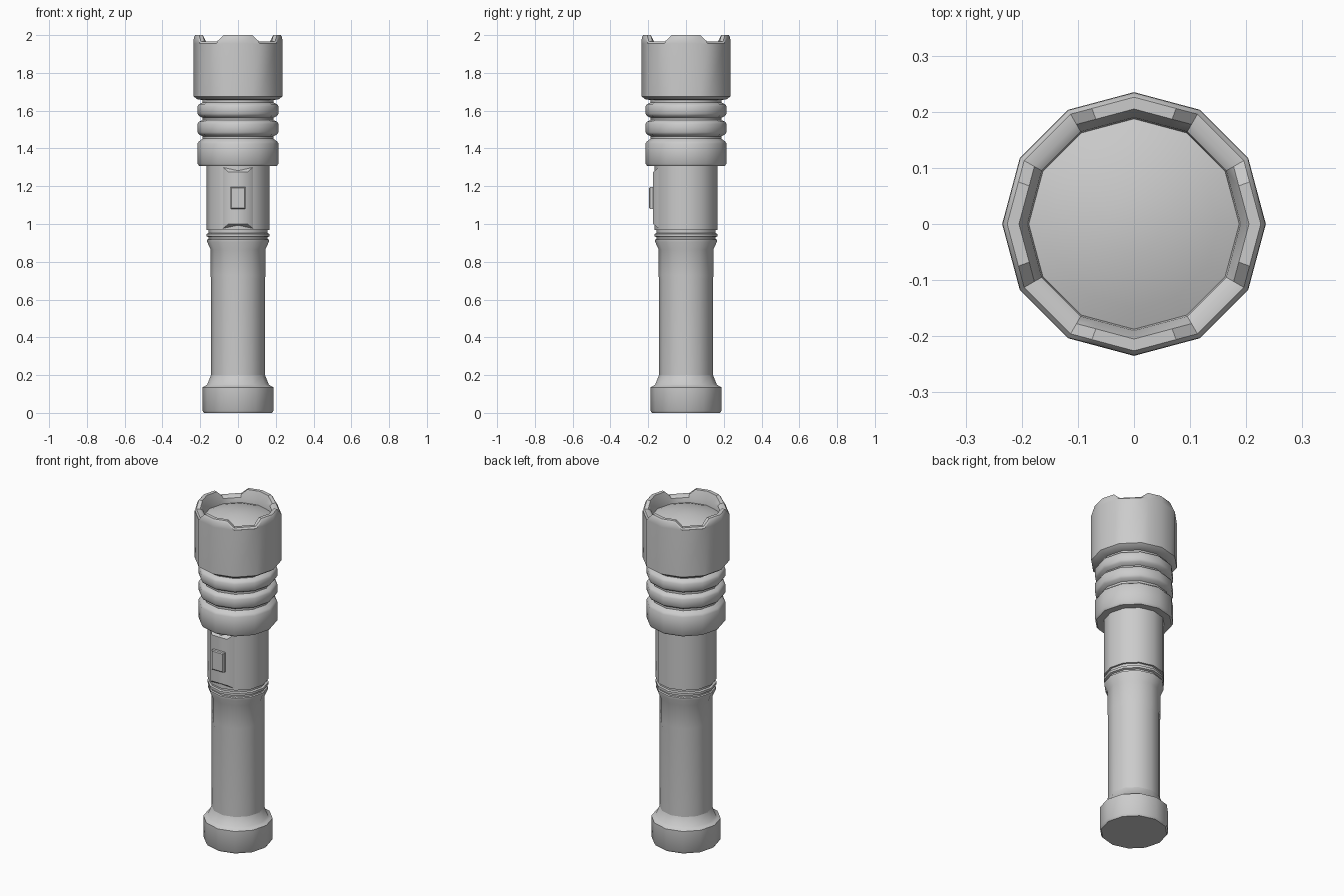
import bpy, bmesh, math
from mathutils import Vector

if "Cube" in bpy.data.objects:
    bpy.data.objects.remove(bpy.data.objects["Cube"])

SIDES = 12
STEP = 360 / SIDES


def finish(name, bm, angle=40):
    bmesh.ops.remove_doubles(bm, verts=bm.verts, dist=1e-5)
    bmesh.ops.recalc_face_normals(bm, faces=bm.faces)
    me = bpy.data.meshes.new(name)
    bm.to_mesh(me)
    bm.free()
    ob = bpy.data.objects.new(name, me)
    bpy.context.collection.objects.link(ob)
    bpy.ops.object.select_all(action='DESELECT')
    ob.select_set(True)
    bpy.context.view_layer.objects.active = ob
    bpy.ops.object.shade_smooth_by_angle(angle=math.radians(angle))
    return ob


def on_polygon(r, deg):
    """Point on the 12-sided outline of circumradius r."""
    off = (deg % STEP) - STEP / 2
    d = r * math.cos(math.radians(STEP / 2)) / math.cos(math.radians(off))
    return d * math.cos(math.radians(deg)), d * math.sin(math.radians(deg))


def lathe(name, profile, angles=None, drop=None):
    """Spin (radius, z) points; drop(point_index, angle) lowers single points."""
    angles = angles or [i * STEP for i in range(SIDES)]
    bm = bmesh.new()
    rings = []
    for i, (r, z) in enumerate(profile):
        if r == 0:
            rings.append([bm.verts.new((0, 0, z))] * len(angles))
            continue
        rings.append([bm.verts.new((*on_polygon(r, a), z - (drop(i, a) if drop else 0)))
                      for a in angles])
    n = len(angles)
    for a, b in zip(rings, rings[1:]):
        for k in range(n):
            quad = [a[k], a[(k + 1) % n], b[(k + 1) % n], b[k]]
            bm.faces.new(list(dict.fromkeys(quad)))
    return finish(name, bm)


# Tail cap
lathe("tail_cap", [(0, 0), (0.18, 0), (0.188, 0.012), (0.188, 0.135),
                   (0.175, 0.142), (0.163, 0.15), (0.143, 0.2)])

# Grip tube flaring into the thin collar rings
lathe("handle", [(0.143, 0.19), (0.143, 0.7), (0.145, 0.73), (0.145, 0.865), (0.163, 0.905),
                 (0.163, 0.918), (0.155, 0.921), (0.155, 0.93), (0.166, 0.934),
                 (0.166, 0.948), (0.155, 0.952), (0.155, 0.965), (0.155, 0.98)])

# Switch housing
lathe("switch_housing", [(0.15, 0.967), (0.166, 0.967), (0.166, 1.32)])

# Cooling fins
lathe("cooling_fins", [(0.16, 1.308), (0.206, 1.308), (0.215, 1.32), (0.215, 1.425),
                       (0.207, 1.437), (0.187, 1.452), (0.187, 1.464), (0.207, 1.474),
                       (0.215, 1.486), (0.215, 1.53), (0.207, 1.542), (0.187, 1.55),
                       (0.187, 1.562), (0.207, 1.572), (0.215, 1.584), (0.215, 1.622),
                       (0.207, 1.634), (0.187, 1.644), (0.187, 1.665)])

# Head with four crown teeth: the rim dips around each diagonal
crown_angles = [q + a for q in (0, 90, 180, 270) for a in (0, 20, 30, 60, 70)]


def notch(i, a):
    return 0.035 if i in (4, 5, 6) and a % 90 in (30, 60) else 0


lathe("head", [(0.18, 1.655), (0.215, 1.66), (0.235, 1.675), (0.235, 1.955),
               (0.234, 1.99), (0.226, 2.0), (0.205, 2.0), (0.19, 1.955), (0.187, 1.92)],
      crown_angles, notch)

# Domed lens
lathe("lens", [(0.188, 1.925), (0.15, 1.939), (0.1, 1.952), (0.05, 1.96), (0, 1.963)])

# Flattened switch pad on the front
bm = bmesh.new()
loops = []
for x, y, z0, z1 in ((0.085, -0.138, 0.972, 1.305), (0.05, -0.175, 1.0, 1.275)):
    loops.append([bm.verts.new(Vector(c)) for c in
                  ((-x, y, z0), (x, y, z0), (x, y, z1), (-x, y, z1))])
bm.faces.new(loops[0])
bm.faces.new(loops[1])
for k in range(4):
    j = (k + 1) % 4
    bm.faces.new([loops[0][k], loops[0][j], loops[1][j], loops[1][k]])
finish("switch_pad", bm, 50)

# Push button
bm = bmesh.new()
bmesh.ops.create_cube(bm, size=1)
bmesh.ops.scale(bm, vec=(0.08, 0.04, 0.116), verts=bm.verts)
bmesh.ops.translate(bm, vec=(0, -0.175, 1.137), verts=bm.verts)
front = [e for e in bm.edges if all(v.co.y < -0.18 for v in e.verts)]
bmesh.ops.bevel(bm, geom=front, offset=0.005, segments=1, affect='EDGES')
finish("push_button", bm)
